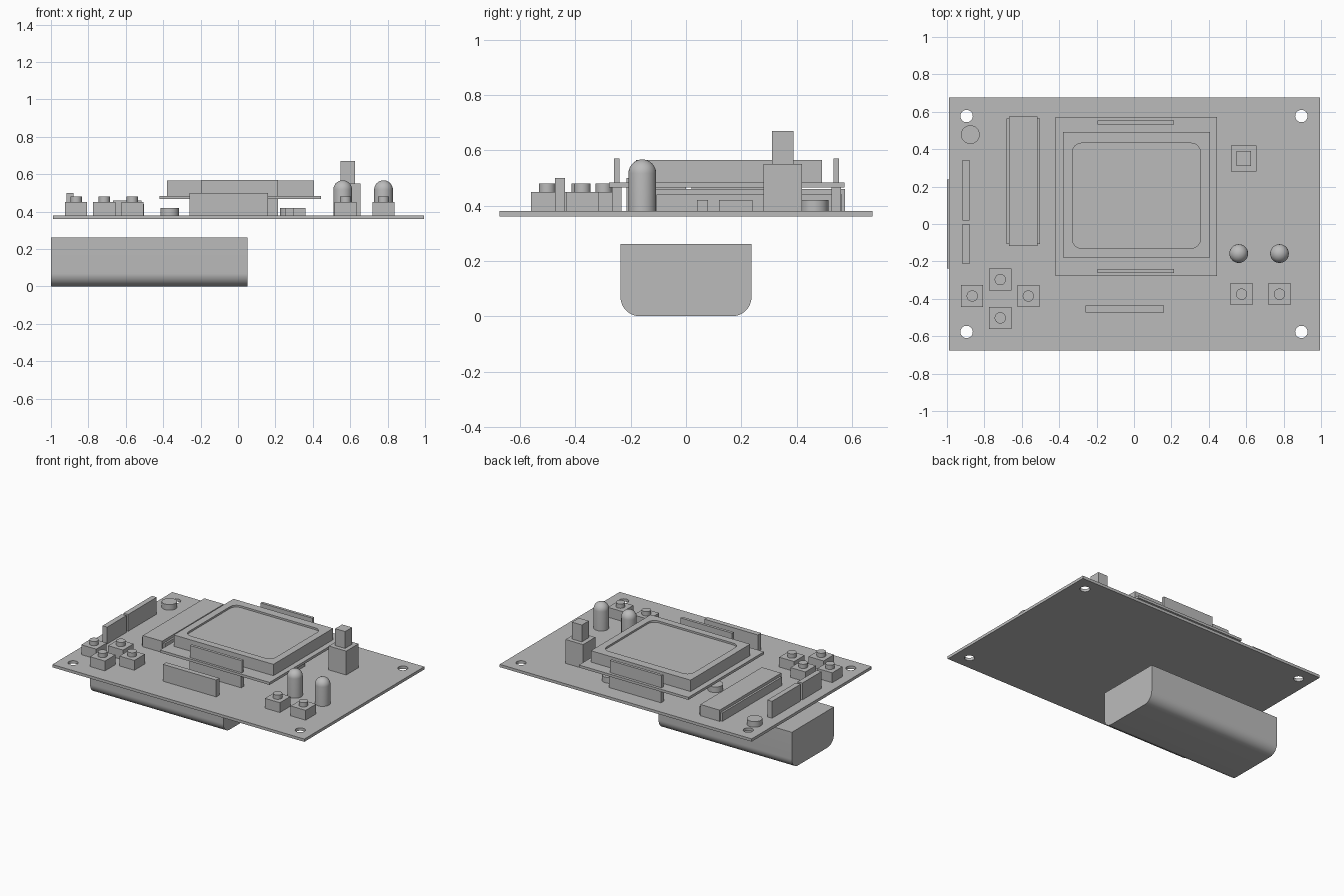
import bpy, bmesh
from math import pi, cos, sin

cube = bpy.data.objects.get("Cube")
if cube:
    bpy.data.objects.remove(cube, do_unlink=True)

grey = bpy.data.materials.new("plain_grey")
grey.use_nodes = True
grey.diffuse_color = (0.5, 0.5, 0.5, 1)
grey.node_tree.nodes["Principled BSDF"].inputs["Base Color"].default_value = (0.5, 0.5, 0.5, 1)


def add(name, bm, smooth=False):
    """Turn a bmesh into a named object, optionally smooth shaded."""
    bmesh.ops.recalc_face_normals(bm, faces=bm.faces)
    mesh = bpy.data.meshes.new(name)
    bm.to_mesh(mesh)
    bm.free()
    mesh.materials.clear()
    mesh.materials.append(grey)
    for p in mesh.polygons:
        p.material_index = 0
    ob = bpy.data.objects.new(name, mesh)
    bpy.context.collection.objects.link(ob)
    if smooth:
        bpy.ops.object.select_all(action='DESELECT')
        ob.select_set(True)
        bpy.context.view_layer.objects.active = ob
        bpy.ops.object.shade_smooth_by_angle(angle=pi / 6)
    return ob


def prism(bm, points, offset):
    """Extrude a closed polygon along an offset vector."""
    face = bm.faces.new([bm.verts.new(p) for p in points])
    new = bmesh.ops.extrude_face_region(bm, geom=[face])["geom"]
    bmesh.ops.translate(bm, verts=[g for g in new if isinstance(g, bmesh.types.BMVert)], vec=offset)


def box(name, x, y, z):
    bm = bmesh.new()
    prism(bm, [(x[0], y[0], z[0]), (x[1], y[0], z[0]), (x[1], y[1], z[0]), (x[0], y[1], z[0])],
          (0, 0, z[1] - z[0]))
    return add(name, bm)


def block(name, cx, cy, size, z0, z1):
    h = size / 2
    return box(name, (cx - h, cx + h), (cy - h, cy + h), (z0, z1))


def circle(cx, cy, r, n=32):
    return [(cx + r * cos(2 * pi * i / n), cy + r * sin(2 * pi * i / n)) for i in range(n)]


def rounded(x, y, r, n=8):
    """Rounded rectangle outline."""
    pts = []
    corners = [(x[1] - r, y[1] - r), (x[0] + r, y[1] - r), (x[0] + r, y[0] + r), (x[1] - r, y[0] + r)]
    for k, (cx, cy) in enumerate(corners):
        for i in range(n + 1):
            a = pi / 2 * (k + i / n)
            pts.append((cx + r * cos(a), cy + r * sin(a)))
    return pts


def lathe(name, cx, cy, profile, steps=32):
    """Spin a (radius, height) profile about a vertical axis."""
    bm = bmesh.new()
    verts = [bm.verts.new((cx + r, cy, z)) for r, z in profile]
    edges = [bm.edges.new(pair) for pair in zip(verts, verts[1:])]
    bmesh.ops.spin(bm, geom=verts + edges, cent=(cx, cy, 0), axis=(0, 0, 1),
                   angle=2 * pi, steps=steps)
    bmesh.ops.remove_doubles(bm, verts=bm.verts, dist=0.0005)
    return add(name, bm, True)


def disc(name, cx, cy, r, z0, z1):
    return lathe(name, cx, cy, [(0, z0), (r, z0), (r, z1), (0, z1)])


def plate(name, loops, z0, z1):
    """Flat plate from an outline and hole loops."""
    cu = bpy.data.curves.new(name, 'CURVE')
    cu.dimensions, cu.fill_mode = '2D', 'BOTH'
    cu.extrude = (z1 - z0) / 2
    for loop in loops:
        sp = cu.splines.new('POLY')
        sp.points.add(len(loop) - 1)
        for p, (px, py) in zip(sp.points, loop):
            p.co = (px, py, 0, 1)
        sp.use_cyclic_u = True
    tmp = bpy.data.objects.new(name + "_outline", cu)
    mesh = bpy.data.meshes.new_from_object(tmp)
    bm = bmesh.new()
    bm.from_mesh(mesh)
    bpy.data.objects.remove(tmp)
    bpy.data.meshes.remove(mesh)
    bmesh.ops.remove_doubles(bm, verts=bm.verts, dist=0.0001)
    bmesh.ops.translate(bm, verts=bm.verts, vec=(0, 0, (z0 + z1) / 2))
    return add(name, bm, True)


def rect(x, y):
    return [(x[0], y[0]), (x[1], y[0]), (x[1], y[1]), (x[0], y[1])]


TOP = 0.38  # upper surface of the main board

# Main board with corner screw holes
holes = [circle(sx * 0.895, sy * 0.577, 0.033) for sx in (-1, 1) for sy in (-1, 1)]
plate("main_board", [rect((-0.99, 0.995), (-0.675, 0.675))] + holes, 0.36, TOP)

# Battery below the board, lower long edges rounded
W, H, R = 0.237, 0.262, 0.07
section = [(-W, H)]
for side, start in ((-1, pi), (1, 1.5 * pi)):
    for i in range(13):
        a = start + pi / 2 * i / 12
        section.append((side * (W - R) + R * cos(a), R + R * sin(a)))
section.append((W, H))
bm = bmesh.new()
prism(bm, [(-1, y, z) for y, z in section], (1.05, 0, 0))
add("battery", bm, True)

# Display: carrier plate, module body, and raised bezel around the window
box("display_carrier", (-0.42, 0.443), (-0.278, 0.573), (0.466, 0.484))
mx, my = (-0.38, 0.405), (-0.18, 0.492)
box("display_body", mx, my, (0.484, 0.552))
window = rounded((mx[0] + 0.05, mx[1] - 0.05), (my[0] + 0.05, my[1] - 0.06), 0.05)
plate("display_bezel", [rect(mx, my), window], 0.552, 0.565)

# Display headers: pin strip above and socket below the carrier
for name, y in (("front", -0.251), ("back", 0.543)):
    box(name + "_pin_strip", (-0.195, 0.213), (y - 0.01, y + 0.01), (0.484, 0.57))
    box(name + "_socket", (-0.195, 0.213), (y - 0.017, y + 0.017), (TOP, 0.466))

# Board edge connectors
box("front_connector", (-0.26, 0.16), (-0.474, -0.437), (TOP, 0.5))
box("side_connector_long", (-0.917, -0.88), (0.02, 0.342), (TOP, 0.5))
box("side_connector_short", (-0.917, -0.88), (-0.215, 0.0), (TOP, 0.5))

# Long cartridge socket with side ledges
box("cartridge_socket", (-0.668, -0.515), (-0.118, 0.575), (TOP, 0.46))
box("cartridge_ledge", (-0.682, -0.502), (-0.106, 0.565), (TOP, 0.44))

# Push buttons
buttons = [(-0.865, -0.385), (-0.715, -0.297), (-0.565, -0.385), (-0.715, -0.502),
           (0.575, -0.375), (0.778, -0.375)]
for i, (x, y) in enumerate(buttons):
    block(f"button_base_{i}", x, y, 0.118, TOP, 0.45)
    disc(f"button_cap_{i}", x, y, 0.03, 0.45, 0.48)

# Domed lamps
for i, x in enumerate((0.56, 0.778)):
    dome = [(0.05 * cos(pi / 2 * k / 10), 0.517 + 0.05 * sin(pi / 2 * k / 10)) for k in range(10)]
    lathe(f"lamp_{i}", x, -0.158, [(0, TOP), (0.05, TOP)] + dome + [(0, 0.567)])

# Power switch
block("switch_base", 0.587, 0.35, 0.138, TOP, 0.55)
block("switch_stem", 0.587, 0.35, 0.078, 0.55, 0.67)

# Small round components and chips
for i, (x, y) in enumerate([(-0.875, 0.478), (-0.365, 0.19), (0.275, 0.465)]):
    disc(f"round_component_{i}", x, y, 0.05, TOP, 0.42)
box("chip_large", (0.3, 0.36), (0.12, 0.24), (TOP, 0.42))
box("chip_small", (0.25, 0.3), (0.04, 0.08), (TOP, 0.42))
